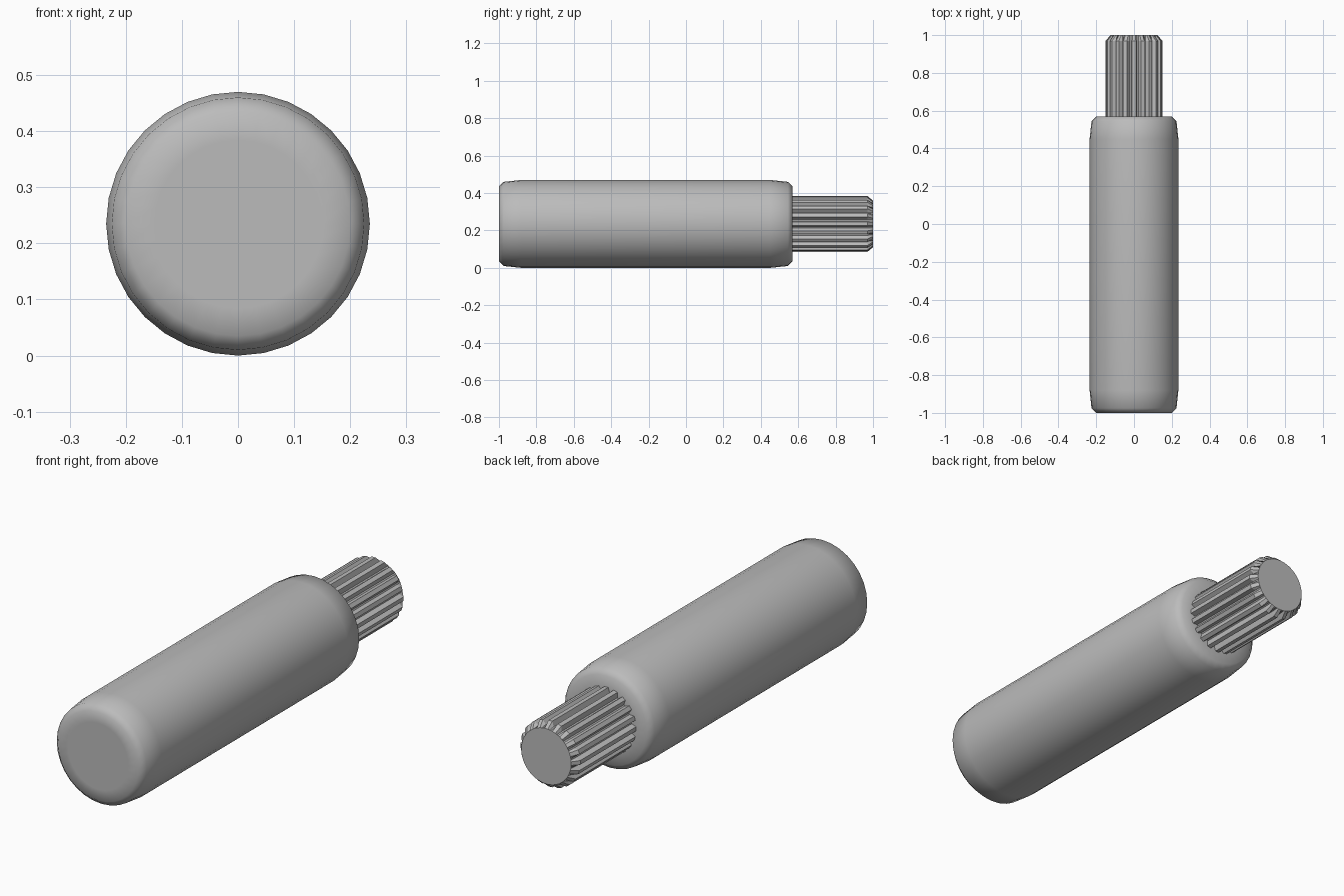
import bpy, bmesh, math

cube = bpy.data.objects.get("Cube")
if cube:
    bpy.data.objects.remove(cube)

AXIS_Z = 0.235

grey = bpy.data.materials.new("grey metal")
grey.use_nodes = True
color = (0.5, 0.5, 0.5, 1)
grey.diffuse_color = color
grey.node_tree.nodes["Principled BSDF"].inputs["Base Color"].default_value = color


def loft(name, rings, smooth_angle):
    """Skin matching rings of points and close both ends."""
    bm = bmesh.new()
    loops = [[bm.verts.new(p) for p in ring] for ring in rings]
    for a, b in zip(loops, loops[1:]):
        for i in range(len(a)):
            j = (i + 1) % len(a)
            bm.faces.new((a[i], a[j], b[j], b[i]))
    bm.faces.new(loops[0])
    bm.faces.new(loops[-1])
    bmesh.ops.recalc_face_normals(bm, faces=bm.faces)
    mesh = bpy.data.meshes.new(name)
    bm.to_mesh(mesh)
    bm.free()
    mesh.materials.append(grey)
    obj = bpy.data.objects.new(name, mesh)
    bpy.context.collection.objects.link(obj)
    bpy.ops.object.select_all(action='DESELECT')
    obj.select_set(True)
    bpy.context.view_layer.objects.active = obj
    bpy.ops.object.shade_smooth_by_angle(angle=math.radians(smooth_angle))
    return obj


def ring(y, points):
    return [(r * math.cos(a), y, AXIS_Z + r * math.sin(a)) for r, a in points]


# Main cylinder with softly rounded ends
SIDES = 32
profile = [(-1, 0.15), (-1, 0.2), (-0.975, 0.225), (-0.88, 0.235),
           (0.45, 0.235), (0.545, 0.225), (0.57, 0.2), (0.57, 0.13)]
body_rings = [ring(y, [(r, math.tau * i / SIDES) for i in range(SIDES)])
              for y, r in profile]
loft("body", body_rings, 50)

# Splined shaft with flat-topped teeth and a chamfered tip
TEETH = 20
ROOT, TIP = 0.128, 0.15
pitch = math.tau / TEETH


def spline(tip):
    points = []
    for i in range(TEETH):
        for r, offset in ((ROOT, -0.42), (tip, -0.2), (tip, 0.2), (ROOT, 0.42)):
            points.append((min(r, tip), (i + offset) * pitch))
    return points


loft("splined_shaft", [ring(0.56, spline(TIP)), ring(0.97, spline(TIP)),
                       ring(1.0, spline(0.125))], 15)
